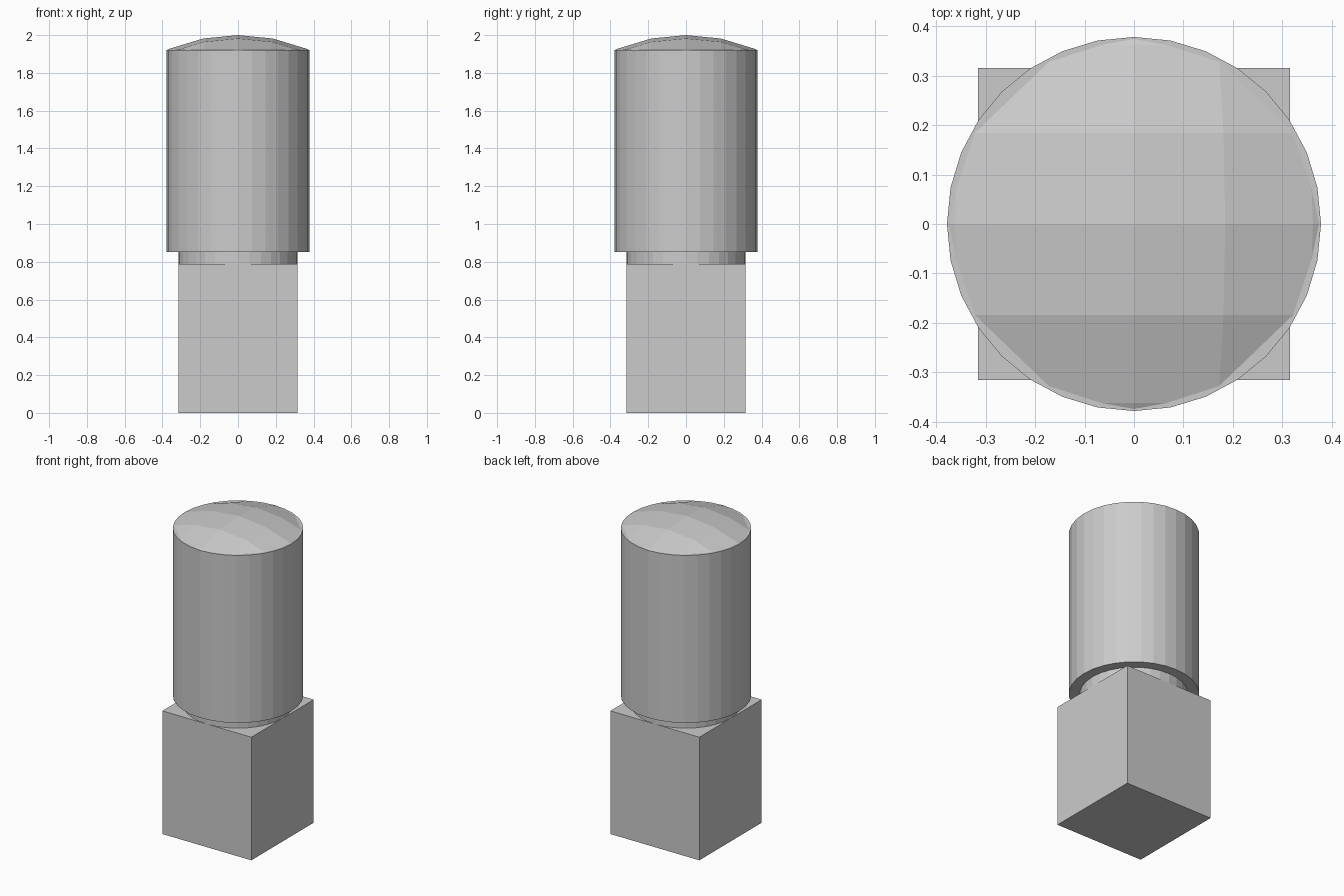
import bpy, bmesh, math
from mathutils import Matrix

if "Cube" in bpy.data.objects:
    bpy.data.objects.remove(bpy.data.objects["Cube"])

U = 0.315               # half width of the square base
BASE_TOP = 2.5 * U
NECK_TOP = 2.7 * U
BODY_TOP = 6.1 * U
BODY_R = 1.2 * U
DOME_R = 3 * U


def add_cylinder(name, radius, z0, z1):
    # 32 sides with vertices lying on the axes
    bpy.ops.mesh.primitive_cylinder_add(
        vertices=32, radius=radius, depth=z1 - z0, location=(0, 0, (z0 + z1) / 2))
    bpy.context.object.name = name


# Square base block
bpy.ops.mesh.primitive_cube_add(size=1, location=(0, 0, BASE_TOP / 2))
base = bpy.context.object
base.name = "square_base"
base.scale = (2 * U, 2 * U, BASE_TOP)

# Narrow neck and wide round body
add_cylinder("neck", U, BASE_TOP, NECK_TOP)
add_cylinder("round_body", BODY_R, NECK_TOP, BODY_TOP)

# Shallow faceted dome: the top slice of a large sphere whose poles lie along y
bm = bmesh.new()
bmesh.ops.create_uvsphere(
    bm, u_segments=32, v_segments=16, radius=DOME_R,
    matrix=Matrix.Translation((0, 0, 2 - DOME_R)) @ Matrix.Rotation(math.pi / 2, 4, 'X'))
bmesh.ops.bisect_plane(
    bm, geom=bm.verts[:] + bm.edges[:] + bm.faces[:], plane_co=(0, 0, BODY_TOP),
    plane_no=(0, 0, 1), clear_inner=True)
mesh = bpy.data.meshes.new("dome_cap")
bm.to_mesh(mesh)
bm.free()
bpy.context.collection.objects.link(bpy.data.objects.new("dome_cap", mesh))
